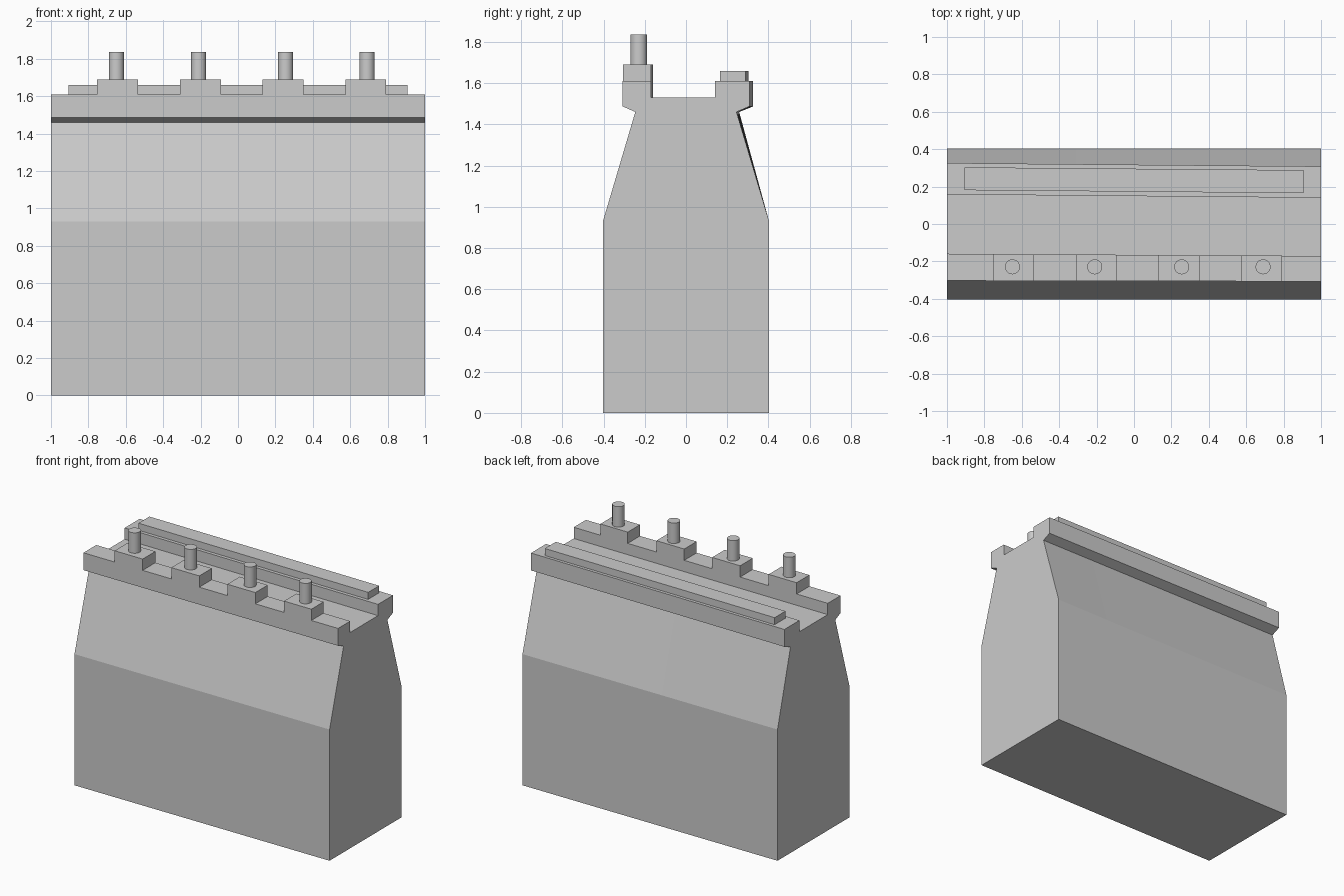
import bpy, bmesh

if "Cube" in bpy.data.objects:
    bpy.data.objects.remove(bpy.data.objects["Cube"])

# Cross-section (y at left end, y at right end, z): the top rails are slightly skewed
PROFILE = [
    (-0.403, -0.403, 0.0), (0.403, 0.403, 0.0), (0.403, 0.403, 0.93),
    (0.258, 0.245, 1.46), (0.326, 0.308, 1.487), (0.326, 0.308, 1.61),
    (0.158, 0.14, 1.61), (0.158, 0.14, 1.53), (-0.159, -0.171, 1.53),
    (-0.159, -0.171, 1.61), (-0.303, -0.307, 1.61), (-0.303, -0.307, 1.487),
    (-0.244, -0.246, 1.46), (-0.403, -0.403, 0.93),
]
FRONT_RAIL_TOP = 9  # profile edge carrying the raised blocks
BLOCKS = [(-0.755, -0.535), (-0.31, -0.09), (0.13, 0.35), (0.575, 0.79)]
PINS = [-0.65, -0.21, 0.255, 0.69]


def loft(name, profile, xs, raise_edge=None, raised=(), height=0.0):
    """Sweep a profile along x, optionally extruding some top faces upward."""
    bm = bmesh.new()
    x0, x1 = xs[0], xs[-1]
    rings = []
    for x in xs:
        t = (x - x0) / (x1 - x0)
        rings.append([bm.verts.new((x, a + (b - a) * t, z)) for a, b, z in profile])
    n, lifted = len(profile), []
    for i, (r, s) in enumerate(zip(rings, rings[1:])):
        for j in range(n):
            k = (j + 1) % n
            f = bm.faces.new((r[j], r[k], s[k], s[j]))
            if j == raise_edge and (xs[i], xs[i + 1]) in raised:
                lifted.append(f)
    bm.faces.new(rings[0])
    bm.faces.new(rings[-1])
    if lifted:
        tops = bmesh.ops.extrude_discrete_faces(bm, faces=lifted)["faces"]
        bmesh.ops.translate(bm, vec=(0, 0, height),
                            verts=list({v for f in tops for v in f.verts}))
    bmesh.ops.recalc_face_normals(bm, faces=bm.faces[:])
    mesh = bpy.data.meshes.new(name)
    bm.to_mesh(mesh)
    bm.free()
    ob = bpy.data.objects.new(name, mesh)
    bpy.context.collection.objects.link(ob)
    return ob


# Tapered body with grooved top and raised blocks on the front rail
stations = [-1.0] + [x for b in BLOCKS for x in b] + [1.0]
loft("body", PROFILE, stations, FRONT_RAIL_TOP, BLOCKS, 0.08)

# Thin strip on the rear rail
loft("rear_strip", [(0.181, 0.165, 1.605), (0.303, 0.288, 1.605),
                    (0.303, 0.288, 1.66), (0.181, 0.165, 1.66)], [-0.907, 0.905])

# Round pins standing on the blocks
for i, x in enumerate(PINS):
    bpy.ops.mesh.primitive_cylinder_add(vertices=32, radius=0.04, depth=0.15,
                                        location=(x, -0.229, 1.76))
    bpy.context.object.name = f"pin_{i + 1}"
    bpy.ops.object.shade_smooth_by_angle()
